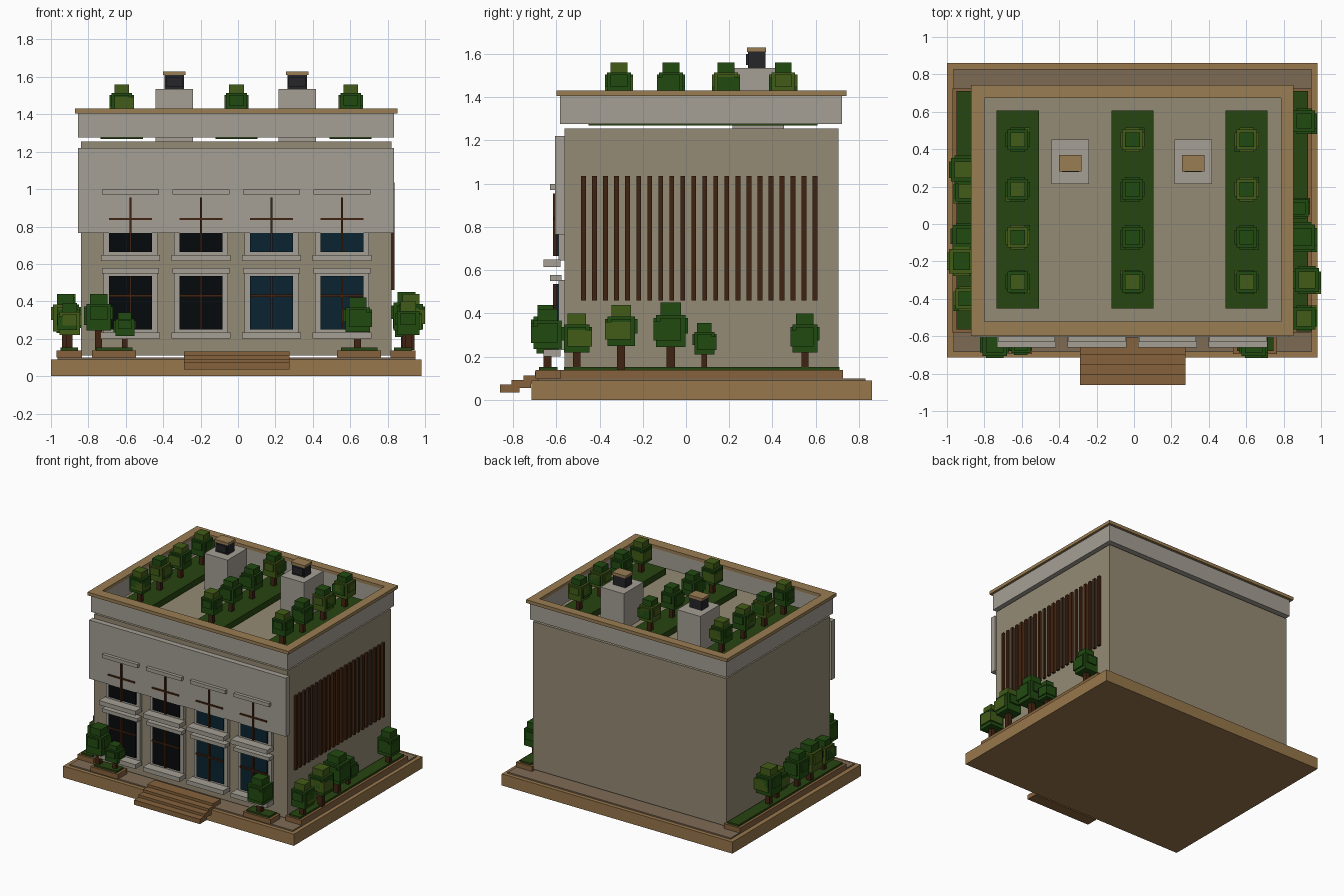
import bpy, bmesh, random
from mathutils import Matrix

if "Cube" in bpy.data.objects:
    bpy.data.objects.remove(bpy.data.objects["Cube"])

random.seed(4)


def material(name, r, g, b):
    m = bpy.data.materials.new(name)
    m.diffuse_color = [(c / 255) ** 2.2 for c in (r, g, b)] + [1]
    m.use_nodes = True
    m.node_tree.nodes["Principled BSDF"].inputs["Base Color"].default_value = m.diffuse_color
    return m


TAN = material("tan_stone", 150, 118, 76)
PAVE = material("paving", 125, 106, 86)
WOOD = material("planter_wood", 132, 98, 62)
WALL = material("wall", 148, 138, 116)
STONE = material("pale_stone", 163, 158, 147)
CAP = material("cap_stone", 152, 124, 84)
SLAT = material("dark_wood", 66, 40, 24)
BLACK = material("dark_glass", 14, 18, 20)
BLUE = material("blue_glass", 18, 40, 52)
METAL = material("dark_metal", 42, 42, 46)
GRASS = material("grass", 44, 70, 24)
LEAF = material("leaf", 38, 76, 24)
LEAF2 = material("light_leaf", 68, 92, 30)


def boxes(name, items, mat):
    """One object from boxes given as x0, x1, y0, y1, z0, z1."""
    bm = bmesh.new()
    for x0, x1, y0, y1, z0, z1 in items:
        t = Matrix.Translation(((x0 + x1) / 2, (y0 + y1) / 2, (z0 + z1) / 2))
        s = Matrix.Diagonal((x1 - x0, y1 - y0, z1 - z0, 1))
        bmesh.ops.create_cube(bm, size=1, matrix=t @ s)
    me = bpy.data.meshes.new(name)
    bm.to_mesh(me)
    bm.free()
    me.materials.append(mat)
    ob = bpy.data.objects.new(name, me)
    bpy.context.collection.objects.link(ob)
    return ob


def ring(name, o, i, z0, z1, mat):
    """Rectangular ring between outer and inner x0, x1, y0, y1."""
    boxes(name, [(o[0], o[1], o[2], i[2], z0, z1), (o[0], o[1], i[3], o[3], z0, z1),
                 (o[0], i[0], i[2], i[3], z0, z1), (i[1], o[1], i[2], i[3], z0, z1)], mat)


def tree(name, x, y, z0, zc, z1, w):
    """Blocky tree: trunk from z0, crown from zc to z1, crown width w."""
    h, r = z1 - zc, w / 2
    t = w * 0.12
    boxes(name + "_trunk", [(x - t, x + t, y - t, y + t, z0, zc + h * 0.3)], SLAT)
    a, b = random.choice([(LEAF, LEAF2), (LEAF, LEAF), (LEAF2, LEAF)])
    k = r * 0.85
    boxes(name + "_crown", [(x - k, x + k, y - k, y + k, zc, zc + h * 0.72)], a)
    d, e = random.choice((-1, 1)) * r * 0.2, random.choice((-1, 1)) * r * 0.2
    q = r * 0.6
    boxes(name + "_crown_top", [(x - q, x + q, y - q, y + q, zc + h * 0.5, z1)], b)
    q = r * 0.8
    boxes(name + "_crown_side", [(x + d - q, x + d + q, y + e - q, y + e + q,
                                  zc + h * 0.15, zc + h * 0.58)], b)
    boxes(name + "_crown_arms", [(x - r, x + r, y - r * .6, y + r * .6, zc + h * .3, zc + h * .65),
                                 (x - r * .6, x + r * .6, y - r, y + r, zc + h * .3, zc + h * .65)], a)


# Ground slab, paving and steps
boxes("base_slab", [(-1, 0.98, -0.715, 0.86, 0, 0.09)], TAN)
boxes("paving", [(-0.965, 0.95, -0.685, 0.83, 0.09, 0.1)], PAVE)
boxes("front_steps", [(-0.29, 0.275, -0.86 + 0.054 * i, -0.77 + 0.054 * i,
                       0.035 + 0.02 * i, 0.072 + 0.02 * i) for i in range(4)], WOOD)

# Main body and front panel
boxes("body", [(-0.84, 0.82, -0.563, 0.705, 0.11, 1.255)], WALL)
boxes("front_panel", [(-0.855, 0.835, -0.605, -0.56, 0.765, 1.22)], STONE)

# Windows in two rows
for i in range(4):
    c = -0.575 + 0.377 * i
    for row, z0, z1 in (("lower", 0.25, 0.535), ("upper", 0.665, 0.955)):
        n = f"{row}_window_{i + 1}"
        boxes(n + "_glass", [(c - 0.115, c + 0.115, -0.6, -0.585, z0, z1)],
              BLUE if i >= 2 else BLACK)
        ring(n + "_frame", (c - 0.145, c + 0.145, z0 - 0.02, z1 + 0.02),
             (c - 0.115, c + 0.115, z0, z1), 0, 0.03, STONE)
        # stand the flat frame up against the wall
        ob = bpy.data.objects[n + "_frame"]
        ob.data.transform(Matrix(((1, 0, 0, 0), (0, 0, -1, -0.56), (0, 1, 0, 0), (0, 0, 0, 1))))
        zm = 0.43 if row == "lower" else 0.84
        boxes(n + "_mullions", [(c - 0.006, c + 0.006, -0.615, -0.595, z0, z1),
                                (c - 0.115, c + 0.115, -0.612, -0.595, zm - 0.006, zm + 0.006)], SLAT)
        boxes(n + "_sill", [(c - 0.157, c + 0.157, -0.66, -0.58, z0 - 0.05, z0 - 0.016)], STONE)
        boxes(n + "_lintel", [(c - 0.152, c + 0.152, -0.63, -0.575, z1 + 0.015, z1 + 0.043)], STONE)

# Upright slats on the right wall
boxes("side_slats", [(0.815, 0.838, -0.485 + 0.051 * i, -0.463 + 0.051 * i, 0.46, 1.035)
                     for i in range(22)], SLAT)

# Parapet and its cap
inner = (-0.8, 0.785, -0.52, 0.675)
ring("parapet", (-0.855, 0.835, -0.583, 0.722), inner, 1.275, 1.405, STONE)
ring("parapet_cap", (-0.872, 0.853, -0.6, 0.742), inner, 1.405, 1.43, CAP)

# Roof beds with trees
for x in (-0.622, -0.008, 0.602):
    boxes("roof_bed", [(x - 0.113, x + 0.113, -0.452, 0.607, 1.268, 1.315)], GRASS)
    for y in (-0.31, -0.07, 0.185, 0.45):
        tree("roof_tree", x, y, 1.31, 1.4, 1.56, 0.13)

# Roof vents
for x in (-0.34, 0.316):
    boxes("vent_base", [(x - 0.1, x + 0.1, 0.215, 0.453, 1.255, 1.535)], STONE)
    boxes("vent_grille", [(x - 0.052, x + 0.052, 0.287, 0.367, 1.535, 1.61),
                          (x - 0.045, x + 0.045, 0.277, 0.29, 1.548, 1.6)], METAL)
    boxes("vent_cap", [(x - 0.06, x + 0.06, 0.282, 0.37, 1.61, 1.63)], CAP)

# Planters along both sides and at the front
for name, x0, x1, y0, y1 in (("left", -0.97, -0.835, -0.58, 0.725), ("right", 0.815, 0.95, -0.58, 0.725),
                             ("front_left", -0.78, -0.545, -0.695, -0.58),
                             ("front_right", 0.53, 0.765, -0.695, -0.58)):
    boxes(name + "_planter", [(x0, x1, y0, y1, 0.1, 0.138)], WOOD)
    boxes(name + "_planter_grass", [(x0 + 0.02, x1 - 0.02, y0 + 0.015, y1 - 0.015, 0.13, 0.152)], GRASS)

# Planter trees: x, y, crown bottom, crown top, crown width
for x, y, zc, z1, w in ((0.91, -0.505, 0.22, 0.4, 0.14), (0.925, -0.3, 0.25, 0.44, 0.15),
                        (0.9, -0.07, 0.245, 0.45, 0.16), (0.885, 0.085, 0.21, 0.355, 0.11),
                        (0.91, 0.55, 0.22, 0.4, 0.135)):
    tree("right_tree", x, y, 0.14, zc, z1, w)
for x, y, zc, z1, w in ((-0.915, 0.29, 0.24, 0.44, 0.15), (-0.9, 0.175, 0.22, 0.38, 0.13),
                        (-0.91, -0.065, 0.23, 0.42, 0.14), (-0.922, -0.2, 0.24, 0.44, 0.155),
                        (-0.9, -0.4, 0.22, 0.39, 0.13)):
    tree("left_tree", x, y, 0.14, zc, z1, w)
for x, zc, z1, w in ((-0.745, 0.245, 0.44, 0.155), (-0.605, 0.215, 0.34, 0.12), (0.64, 0.235, 0.42, 0.155)):
    tree("front_tree", x, -0.64, 0.14, zc, z1, w)
